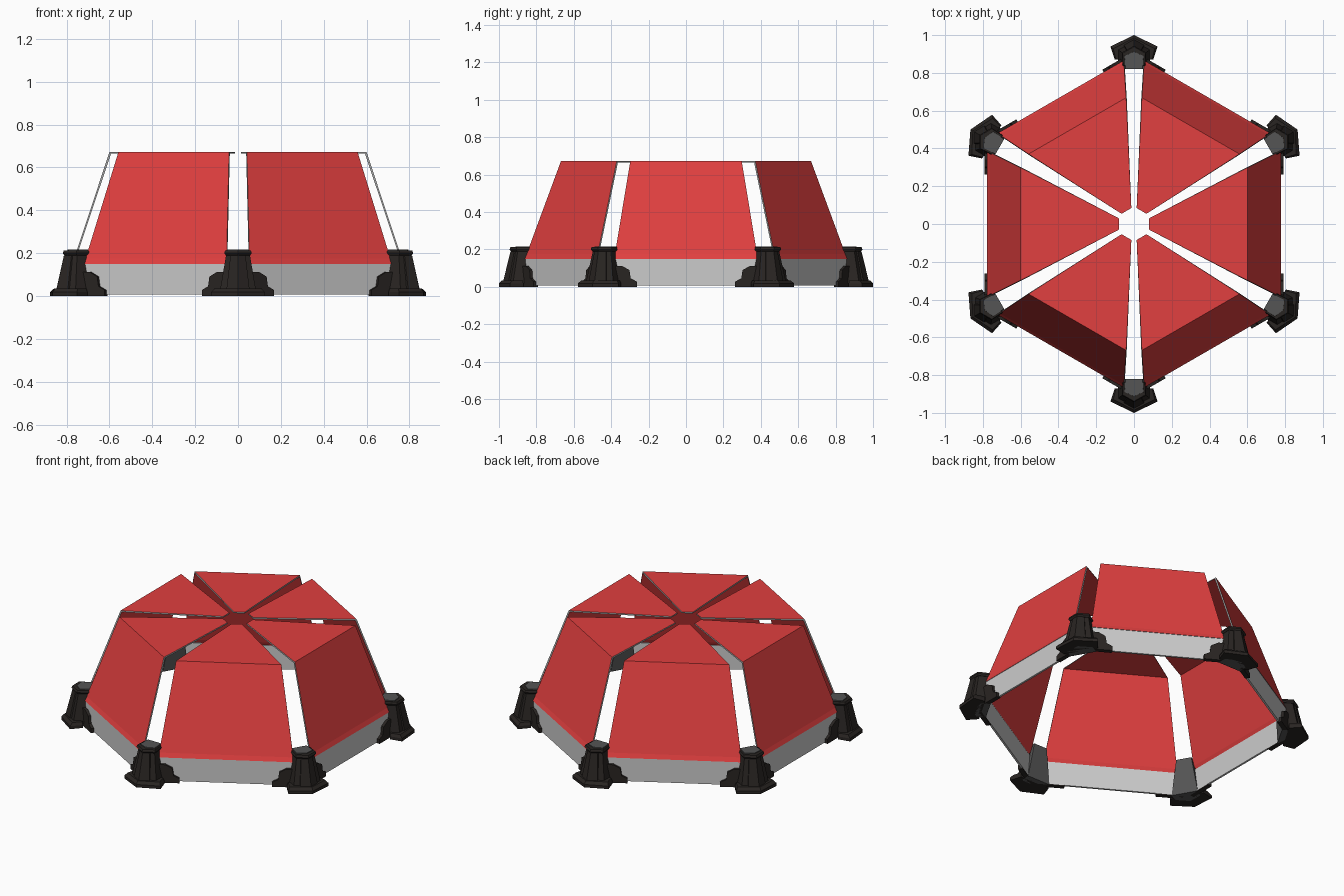
import bpy, math
from mathutils import Matrix

if "Cube" in bpy.data.objects:
    bpy.data.objects.remove(bpy.data.objects["Cube"])


def material(name, rgb):
    m = bpy.data.materials.new(name)
    m.diffuse_color = (*rgb, 1)
    m.use_nodes = True
    m.node_tree.nodes["Principled BSDF"].inputs["Base Color"].default_value = m.diffuse_color
    return m


RED = material("red_fabric", (0.75, 0.05, 0.05))
TRIM = material("grey_trim", (0.35, 0.35, 0.35))
BLACK = material("black_cladding", (0.022, 0.018, 0.016))
DARK = material("dark_grey", (0.09, 0.09, 0.09))


def make(name, verts, faces, mats, angle):
    me = bpy.data.meshes.new(name)
    me.from_pydata(verts, [], faces)
    for m in mats:
        me.materials.append(m)
    ob = bpy.data.objects.new(name, me)
    ob.matrix_world = Matrix.Rotation(angle, 4, 'Z')
    bpy.context.collection.objects.link(ob)
    return ob


def sheet(name, rows, mats, angle, thick):
    """Strip through rows of (radius, half width, z), thickened inward."""
    verts = []
    for r, w, z in rows:
        verts += [(r, -w, z), (r, w, z)]
    faces = [(2*i, 2*i + 2, 2*i + 3, 2*i + 1) for i in range(len(rows) - 1)]
    ob = make(name, verts, faces, mats, angle)
    mod = ob.modifiers.new("thickness", 'SOLIDIFY')
    mod.thickness = thick
    mod.offset = -1
    mod.use_even_offset = True
    mod.material_offset_rim = len(mats) - 1 if mats else 0
    return ob


def loft(name, rings, mat, angle):
    """Solid through stacked outlines; each is (z, half outline from the nose round to the back)."""
    verts, n = [], 0
    for z, half in rings:
        pts = half + [(-x, y) for x, y in reversed(half) if x > 1e-6]
        pts.reverse()
        n = len(pts)
        verts += [(x, y, z) for x, y in pts]
    faces = [tuple(reversed(range(n)))]
    for k in range(len(rings) - 1):
        for i in range(n):
            j = (i + 1) % n
            faces.append((k*n + i, k*n + j, (k+1)*n + j, (k+1)*n + i))
    faces.append(tuple(range((len(rings) - 1)*n, len(rings)*n)))
    return make(name, verts, faces, [mat], angle)


def bracket(name, side, angle):
    """Stepped plate running along the wall from the corner post."""
    prof = [(0.03, 0), (0.185, 0), (0.185, 0.028), (0.152, 0.045),
            (0.145, 0.09), (0.105, 0.112), (0.03, 0.112)]
    c, s = math.cos(math.pi / 6), math.sin(math.pi / 6)
    verts = []
    for off in (-0.012, 0.016):
        for d, z in prof:
            verts.append((side*(d*c + off*s), 0.895 - d*s + off*c, z))
    n = len(prof)
    faces = [tuple(range(n)), tuple(reversed(range(n, 2*n)))]
    faces += [(i, i + n, (i + 1) % n + n, (i + 1) % n) for i in range(n)]
    if side > 0:
        faces = [tuple(reversed(f)) for f in faces]
    return make(name, verts, faces, [BLACK], angle)


for k in range(6):
    a = k * math.pi / 3

    # Red roof panel with folded eave, and grey wall beneath
    sheet(f"roof_panel_{k}", [(0.08, 0.03, 0.672), (0.6, 0.298, 0.672),
                              (0.765, 0.38, 0.175), (0.777, 0.385, 0.15)],
          [RED, TRIM], a, 0.008)
    sheet(f"wall_{k}", [(0.775, 0.385, 0.15), (0.775, 0.385, 0.006)], [], a, 0.012)

    # Corner post: grey core with black cladding, collar and foot
    b = a + math.pi / 6 - math.pi / 2
    loft(f"post_core_{k}", [
        (0.0, [(0, 0.93), (0.075, 0.89), (0.078, 0.835)]),
        (0.217, [(0, 0.912), (0.05, 0.89), (0.045, 0.82)])], DARK, b)
    loft(f"post_cladding_{k}", [
        (0.02, [(0, 0.968), (0.085, 0.925), (0.085, 0.855)]),
        (0.2, [(0, 0.928), (0.054, 0.898), (0.052, 0.845)])], BLACK, b)
    loft(f"post_front_plate_{k}", [
        (0.02, [(0, 0.98), (0.055, 0.95), (0.05, 0.9)]),
        (0.19, [(0, 0.938), (0.035, 0.918), (0.03, 0.88)])], BLACK, b)
    loft(f"post_collar_{k}", [
        (0.19, [(0, 0.935), (0.058, 0.902), (0.056, 0.838)]),
        (0.2, [(0, 0.944), (0.064, 0.908), (0.06, 0.835)]),
        (0.213, [(0, 0.938), (0.06, 0.904), (0.056, 0.838)])], BLACK, b)
    chevron = [(0, 1.0), (0.125, 0.94), (0.102, 0.87), (0, 0.91)]
    top = [(0, 0.985), (0.11, 0.928), (0.095, 0.872), (0, 0.91)]
    half = [chevron[:3], chevron[:3], top[:3]]
    loft(f"post_foot_{k}", [(0.0, half[0]), (0.018, half[1]), (0.035, half[2])], BLACK, b)
    for side, tag in ((1, "right"), (-1, "left")):
        bracket(f"post_bracket_{tag}_{k}", side, b)
